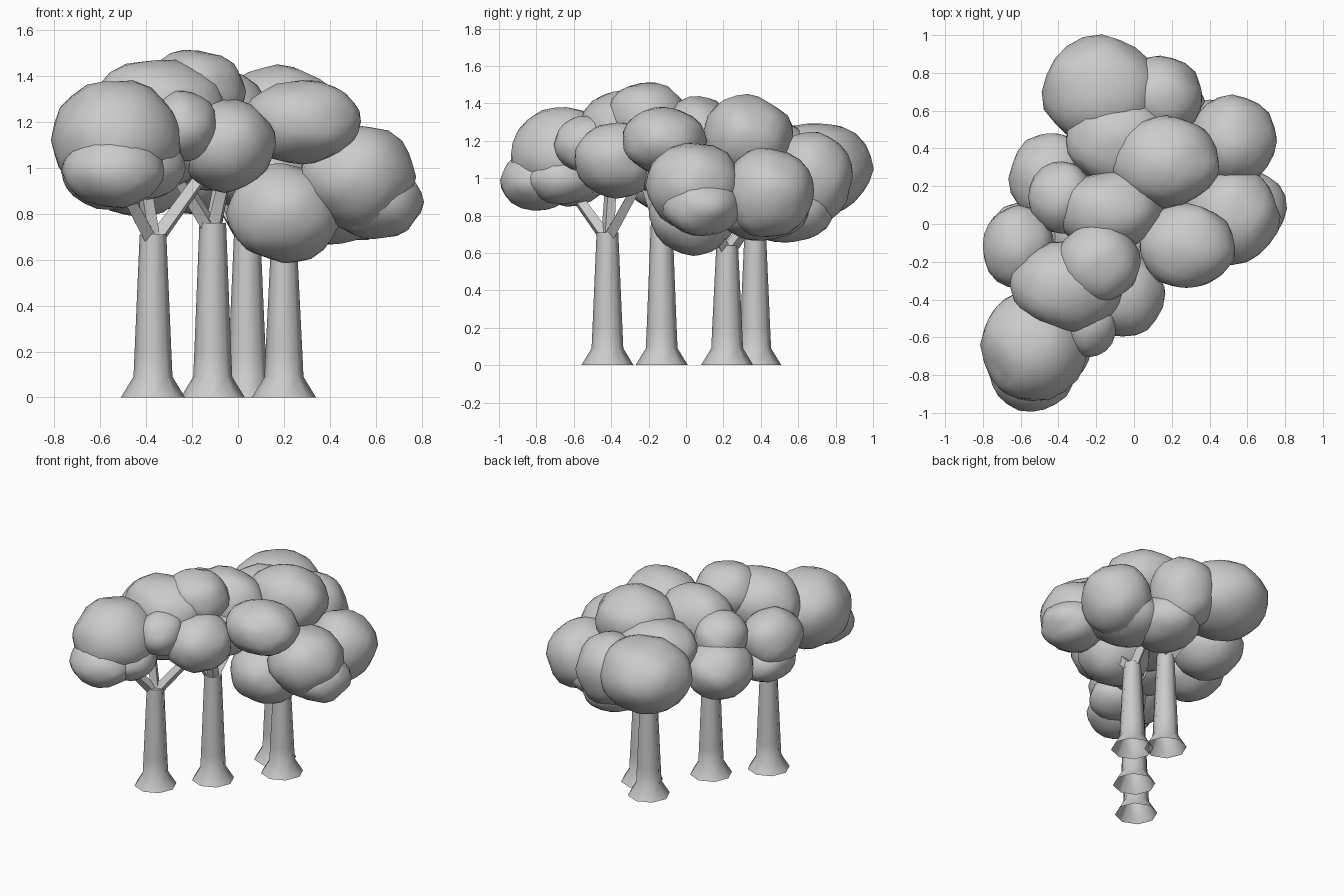
import bpy, bmesh, math
from mathutils import Vector, noise

cube = bpy.data.objects.get("Cube")
if cube:
    bpy.data.objects.remove(cube, do_unlink=True)

grey = bpy.data.materials.new("plain_grey")
grey.use_nodes = True
grey.diffuse_color = (0.6, 0.6, 0.6, 1)
grey.node_tree.nodes["Principled BSDF"].inputs["Base Color"].default_value = (0.6, 0.6, 0.6, 1)


def finish(bm, name, smooth_angle):
    """Turn a bmesh into a named, shaded object."""
    bmesh.ops.recalc_face_normals(bm, faces=bm.faces)
    mesh = bpy.data.meshes.new(name)
    bm.to_mesh(mesh)
    bm.free()
    mesh.materials.append(grey)
    obj = bpy.data.objects.new(name, mesh)
    bpy.context.collection.objects.link(obj)
    bpy.ops.object.select_all(action="DESELECT")
    obj.select_set(True)
    bpy.context.view_layer.objects.active = obj
    bpy.ops.object.shade_smooth_by_angle(angle=math.radians(smooth_angle))


def trunk(name, x, y, height):
    """Tapered octagonal trunk with a flared foot, open underneath."""
    bm = bmesh.new()
    profile = [(0.14, 0), (0.085, 0.09), (0.08, 0.2), (0.058, height)]
    rings = []
    for radius, z in profile:
        rings.append([bm.verts.new((x + radius * math.cos(a), y + radius * math.sin(a), z))
                      for a in (math.tau * i / 8 for i in range(8))])
    for low, high in zip(rings, rings[1:]):
        for i in range(8):
            j = (i + 1) % 8
            bm.faces.new((low[i], low[j], high[j], high[i]))
    bm.faces.new(rings[-1])
    finish(bm, name, 60)


def branch(name, start, end):
    """Square limb between two points."""
    start, end = Vector(start), Vector(end)
    axis = end - start
    bm = bmesh.new()
    bmesh.ops.create_cone(bm, cap_ends=True, segments=4, radius1=0.038,
                          radius2=0.032, depth=axis.length)
    bm.transform(axis.to_track_quat("Z", "Y").to_matrix().to_4x4())
    bmesh.ops.translate(bm, verts=bm.verts, vec=(start + end) / 2)
    finish(bm, name, 30)


def foliage(name, centre, size):
    """Slightly lumpy, smooth leaf clump."""
    bm = bmesh.new()
    bmesh.ops.create_icosphere(bm, subdivisions=3, radius=1)
    centre = Vector(centre)
    for v in bm.verts:
        lump = 1.01 + 0.08 * noise.noise(v.co * 1.8 + centre * 9)
        v.co = centre + Vector(c * s for c, s in zip(v.co, size)) * lump
    finish(bm, name, 60)


# Trunks and their limbs: position, height, limb ends
trees = {
    "front_tree": ((-.37, -.42, .71), [(-.52, -.62, .95), (-.42, -.4, 1), (-.16, -.26, .96)]),
    "middle_tree": ((-.11, -.13, .76), [(-.27, -.2, .98), (-.07, .06, .96), (-.05, -.22, .98)]),
    "right_tree": ((.2, .22, .64), [(.36, .12, .8), (.12, .08, .8), (.2, .4, .85)]),
    "back_tree": ((.04, .37, .7), [(-.1, .52, .9), (.15, .5, .88), (-.08, .25, .92)]),
}
for name, ((x, y, top), ends) in trees.items():
    trunk(name + "_trunk", x, y, top)
    for n, end in enumerate(ends):
        branch(f"{name}_branch_{n + 1}", (x, y, top - .04), end)

# Leaf clumps of the two front trees: centre, then half sizes
front_clumps = {
    "front_large": ((-.53, -.64, 1.12), (.28, .3, .26)),
    "front_low": ((-.54, -.79, .99), (.22, .2, .16)),
    "front_under": ((-.43, -.66, 1), (.2, .2, .14)),
    "front_small": ((-.24, -.53, 1.18), (.15, .17, .15)),
    "front_inner": ((-.06, -.37, 1.1), (.22, .23, .2)),
    "front_upper": ((-.35, -.33, 1.25), (.3, .24, .22)),
    "front_core": ((-.36, -.34, 1.07), (.25, .24, .16)),
    "crown_peak": ((-.19, -.21, 1.33), (.22, .21, .18)),
    "crown_middle": ((-.13, .07, 1.21), (.28, .21, .22)),
    "crown_core": ((-.14, -.06, 1.06), (.28, .27, .16)),
    "crown_right": ((.28, -.12, 1.2), (.25, .22, .18)),
    "left_large": ((-.61, -.12, 1.13), (.19, .22, .19)),
    "left_low": ((-.56, -.1, .98), (.21, .22, .16)),
    "left_back": ((-.43, .24, .99), (.23, .24, .2)),
    "left_small": ((-.38, .14, 1.17), (.18, .19, .17)),
}
# Leaf clumps of the two rear trees
rear_clumps = {
    "crown_back": ((.17, .33, 1.22), (.28, .24, .22)),
    "right_large": ((.52, .04, .96), (.25, .25, .23)),
    "right_low": ((.6, .08, .85), (.2, .21, .16)),
    "right_back": ((.52, .44, .92), (.23, .24, .24)),
    "right_under": ((.4, .4, .83), (.25, .25, .16)),
    "low_front": ((.2, .04, .8), (.25, .23, .21)),
    "low_middle": ((.1, .25, .96), (.23, .22, .16)),
    "back_low": ((.18, .53, .82), (.22, .25, .17)),
    "back_large": ((-.17, .7, 1.05), (.31, .29, .25)),
    "back_upper": ((-.08, .44, 1.12), (.28, .25, .2)),
    "back_right": ((.14, .67, 1), (.22, .22, .25)),
}
for name, (centre, size) in (front_clumps | rear_clumps).items():
    foliage(name + "_foliage", centre, size)
